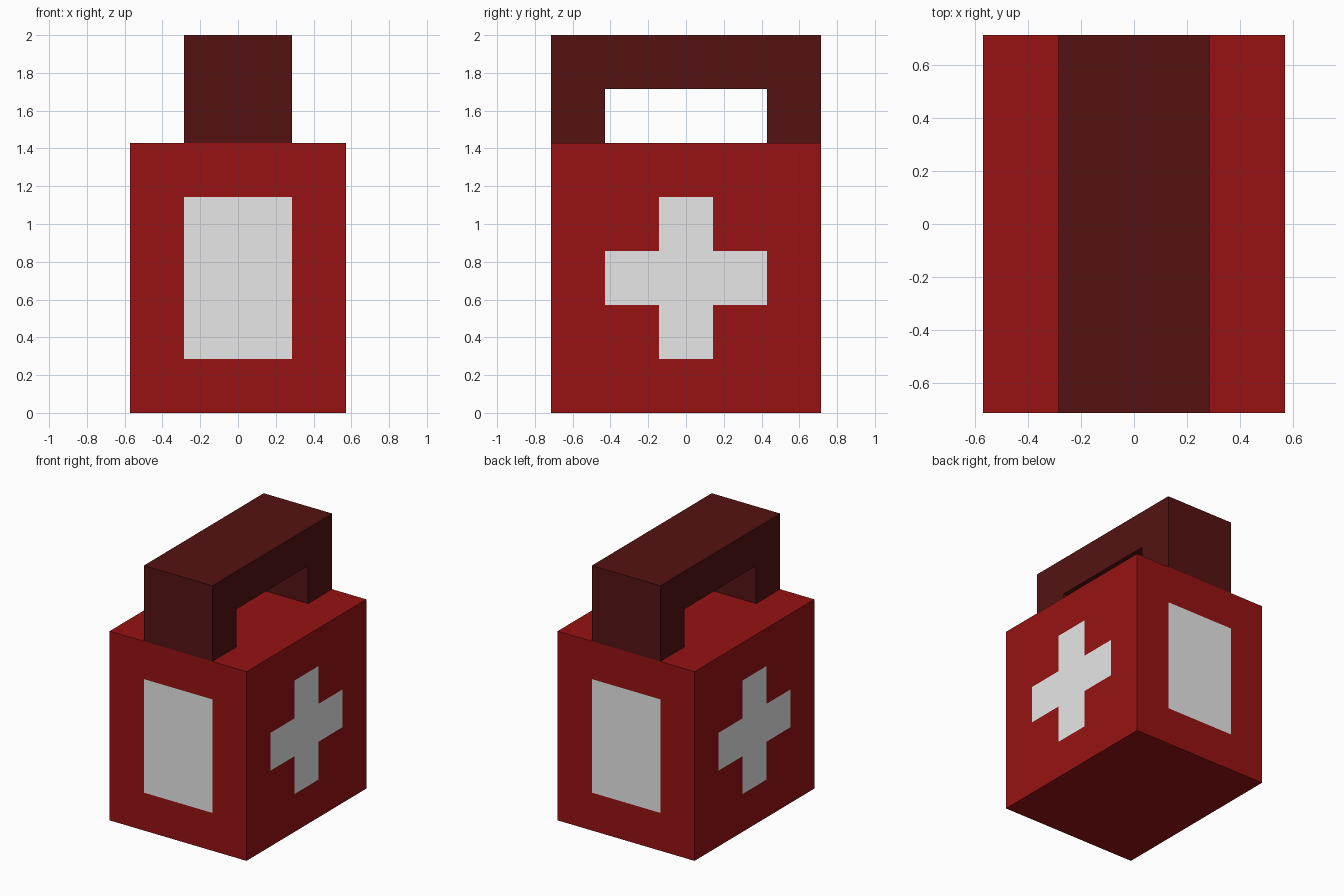
import bpy, bmesh
from mathutils import Vector

cube = bpy.data.objects.get("Cube")
if cube:
    bpy.data.objects.remove(cube, do_unlink=True)

U = 2 / 14  # block unit: the model is 14 units tall


def material(name, rgb):
    m = bpy.data.materials.new(name)
    m.use_nodes = True
    m.diffuse_color = (*rgb, 1)
    bsdf = m.node_tree.nodes["Principled BSDF"]
    bsdf.inputs["Base Color"].default_value = (*rgb, 1)
    bsdf.inputs["Roughness"].default_value = 0.8
    return m


RED = material("case red", (0.31, 0.006, 0.006))
DARK = material("handle dark red", (0.09, 0.006, 0.006))
WHITE = material("marking white", (0.80, 0.80, 0.80))


def finish(bm, name, mats):
    bmesh.ops.recalc_face_normals(bm, faces=bm.faces)
    mesh = bpy.data.meshes.new(name)
    bm.to_mesh(mesh)
    bm.free()
    for m in mats:
        mesh.materials.append(m)
    obj = bpy.data.objects.new(name, mesh)
    bpy.context.collection.objects.link(obj)
    return obj


# Case: a box cut along the outlines of its markings
bm = bmesh.new()
bmesh.ops.create_cube(bm, size=1)
for v in bm.verts:
    v.co = Vector((v.co.x * 8, v.co.y * 10, (v.co.z + 0.5) * 10)) * U
cuts = {0: (-2, 2), 1: (-3, -1, 1, 3), 2: (2, 4, 6, 8)}
for axis, places in cuts.items():
    for p in places:
        co, no = Vector(), Vector()
        co[axis], no[axis] = p * U, 1
        bmesh.ops.bisect_plane(bm, geom=bm.verts[:] + bm.edges[:] + bm.faces[:],
                               plane_co=co, plane_no=no)
# White label on the front and back, white cross on both sides
bm.normal_update()
for f in bm.faces:
    x, y, z = f.calc_center_median() / U
    x, y, z = abs(x), abs(y), abs(z - 5)
    label = abs(f.normal.y) > 0.9 and x < 2 and z < 3
    cross = abs(f.normal.x) > 0.9 and ((y < 1 and z < 3) or (y < 3 and z < 1))
    f.material_index = int(label or cross)
finish(bm, "case", [RED, WHITE])

# Handle: an arch profile extruded across the width
profile = [(-5, 10), (-3, 10), (-3, 12), (3, 12), (3, 10), (5, 10), (5, 14), (-5, 14)]
bm = bmesh.new()
face = bm.faces.new([bm.verts.new((-2 * U, y * U, z * U)) for y, z in profile])
ext = bmesh.ops.extrude_face_region(bm, geom=[face])
bmesh.ops.translate(bm, vec=(4 * U, 0, 0),
                    verts=[g for g in ext["geom"] if isinstance(g, bmesh.types.BMVert)])
finish(bm, "handle", [DARK])
